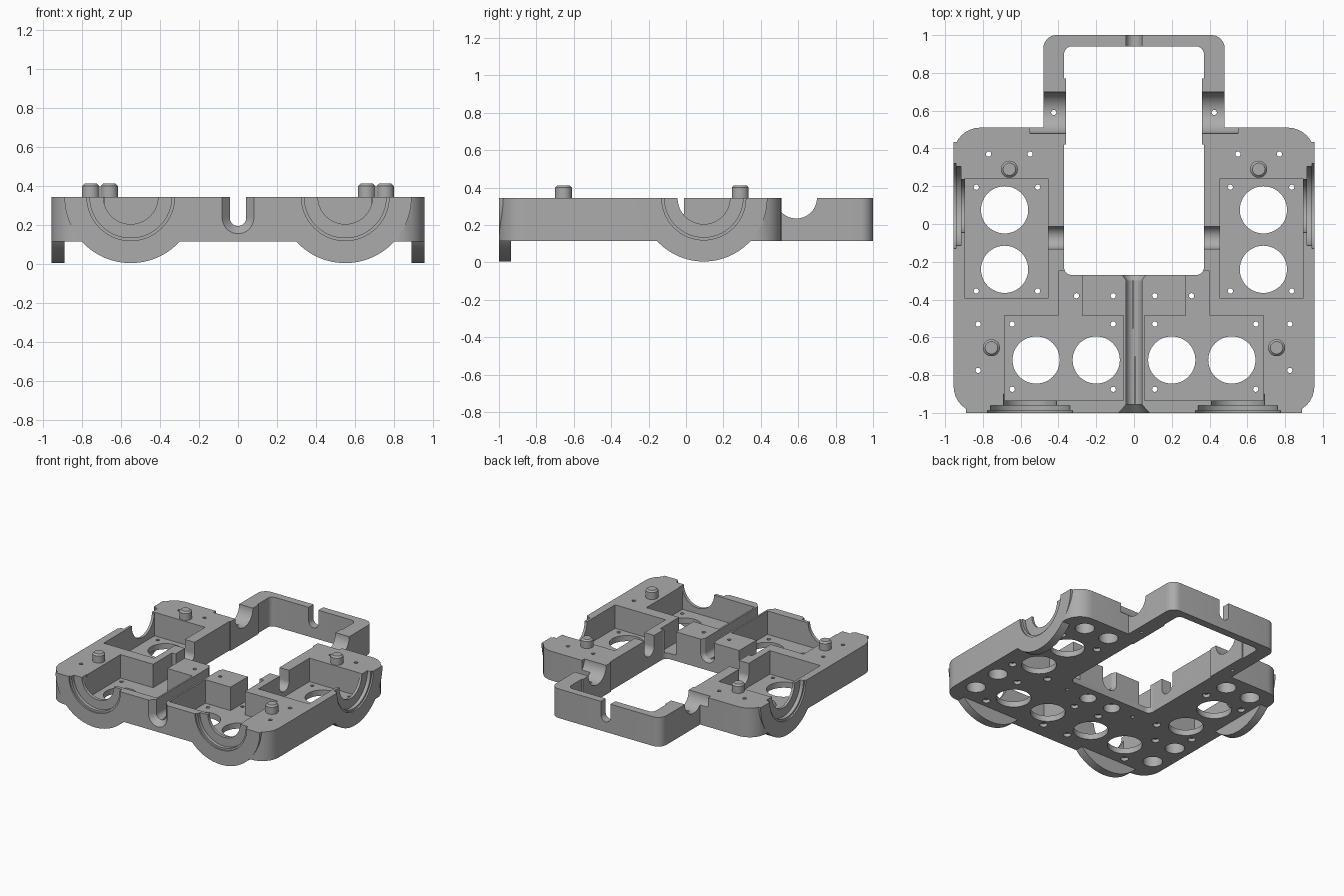
import bpy, bmesh, math
from mathutils import Matrix, Vector

cube = bpy.data.objects.get("Cube")
if cube:
    bpy.data.objects.remove(cube, do_unlink=True)

grey = bpy.data.materials.new("machined grey")
grey.use_nodes = True
grey.diffuse_color = (0.41, 0.41, 0.41, 1)
grey.node_tree.nodes["Principled BSDF"].inputs["Base Color"].default_value = (0.41, 0.41, 0.41, 1)

TOP, BASE, FLOOR, HIGH = 0.345, 0.115, 0.16, 0.8


def make(name, bm):
    bmesh.ops.recalc_face_normals(bm, faces=bm.faces[:])
    mesh = bpy.data.meshes.new(name)
    bm.to_mesh(mesh)
    bm.free()
    mesh.materials.append(grey)
    ob = bpy.data.objects.new(name, mesh)
    bpy.context.collection.objects.link(ob)
    return ob


def loft(bm, a, b):
    """Closed solid between two matching outlines."""
    va, vb = [bm.verts.new(p) for p in a], [bm.verts.new(p) for p in b]
    bm.faces.new(va[::-1])
    bm.faces.new(vb)
    for i in range(len(va)):
        j = (i + 1) % len(va)
        bm.faces.new((va[i], va[j], vb[j], vb[i]))


def block(bm, x0, x1, y0, y1, z0, z1, r=0):
    """Box with optionally rounded upright corners."""
    x0, x1 = sorted((x0, x1))
    outline = []
    for k, (cx, cy) in enumerate(((x1 - r, y1 - r), (x0 + r, y1 - r), (x0 + r, y0 + r), (x1 - r, y0 + r))):
        for i in range(9 if r else 1):
            a = math.pi / 2 * (k + i / 8)
            outline.append((cx + r * math.cos(a), cy + r * math.sin(a)))
    loft(bm, [(x, y, z0) for x, y in outline], [(x, y, z1) for x, y in outline])


def rod(bm, x, y, z0, z1, r, n=32):
    bmesh.ops.create_cone(bm, cap_ends=True, segments=n, radius1=r, radius2=r, depth=z1 - z0,
                          matrix=Matrix.Translation((x, y, (z0 + z1) / 2)))


def u_cut(bm, axis, c, zc, r0, r1, a, b):
    """Round-bottomed slot running along an axis, open at the top."""
    def ring(r, t):
        pts = [(r, HIGH)]
        pts += [(r * math.cos(w), zc + r * math.sin(w)) for w in
                (-math.pi * i / 32 for i in range(33))]
        pts.append((-r, HIGH))
        return [Vector((t, c + u, z) if axis == "x" else (c + u, t, z)) for u, z in pts]
    loft(bm, ring(r0, a), ring(r1, b))


def disc(bm, axis, c, r, a, b):
    pts = [(c + r * math.cos(w), TOP + r * math.sin(w)) for w in
           (2 * math.pi * i / 96 for i in range(96))]
    loft(bm, *[[(t, u, z) if axis == "x" else (u, t, z) for u, z in pts] for t in (a, b)])


body = None


def combine(op, *builders):
    """Run each builder on a fresh mesh and boolean it with the body."""
    for fn in builders:
        bm = bmesh.new()
        fn(bm)
        tool = make("helper", bm)
        tool.hide_render = True
        mod = body.modifiers.new("cut", "BOOLEAN")
        mod.operation, mod.solver, mod.object = op, "EXACT", tool
        bpy.context.view_layer.objects.active = body
        bpy.ops.object.modifier_apply(modifier=mod.name)
        bpy.data.objects.remove(tool, do_unlink=True)


# Main plate, rear frame and the flange discs
bm = bmesh.new()
block(bm, -0.955, 0.955, -1, 0.51, BASE, 0.5, 0.14)
body = make("chassis_base", bm)
combine("UNION", lambda b: block(b, -0.48, 0.48, 0, 1, BASE, 0.5, 0.07))
combine("DIFFERENCE", lambda b: block(b, -0.37, 0.37, -0.27, 0.94, 0, HIGH, 0.04))
for s in (-1, 1):
    combine("UNION",
            lambda b: disc(b, "y", s * 0.55, 0.34, -1, -0.935),
            lambda b: disc(b, "x", 0.095, 0.34, s * 0.89, s * 0.955),
            lambda b: block(b, s * 0.36, s * 0.4, 0.42, 0.77, BASE, 0.5))
combine("DIFFERENCE", lambda b: block(b, -1.2, 1.2, -1.2, 1.2, TOP, HIGH))


# Motor pockets, with a low passage from each front pocket to the opening
def pockets(b):
    for s in (-1, 1):
        block(b, s * 0.455, s * 0.895, -0.395, 0.24, FLOOR, HIGH)
        block(b, s * 0.055, s * 0.685, -0.935, -0.485, FLOOR, HIGH)


def passages(b):
    for s in (-1, 1):
        block(b, s * 0.275, s * 0.4, -0.5, -0.25, FLOOR, HIGH)


# Shaft channel with flared mouth, wall slots and rear bearing saddles
def channel(b):
    u_cut(b, "y", 0, 0.237, 0.042, 0.042, -1.1, -0.2)
    u_cut(b, "y", 0, 0.237, 0.042, 0.042, 0.9, 1.1)


def flares(b):
    u_cut(b, "y", 0, 0.237, 0.082, 0.041, -1.001, -0.955)
    u_cut(b, "y", 0, 0.237, 0.041, 0.065, -0.3, -0.265)


def saddles(b):
    for s in (-1, 1):
        u_cut(b, "x", 0.59, TOP, 0.11, 0.11, s * 0.3, s * 0.55)
        u_cut(b, "x", -0.072, 0.26, 0.06, 0.06, s * 0.34, s * 0.5)


# Stepped half-round openings in the flanges
def openings(r, depth):
    def build(b):
        for s in (-1, 1):
            u_cut(b, "y", s * 0.55, TOP, r, r, -1.05, -1 + depth)
            u_cut(b, "x", 0.095, TOP, r, r, s * 1.0, s * (0.955 - depth))
    return build


# Large round windows, screw holes and counterbores underneath
deck = [(0.77, 0.37), (0.55, 0.37), (0.825, -0.53), (0.825, -0.775), (0.11, -0.38)]
screws = [(x, y) for x in (0.835, 0.51) for y in (0.195, -0.355)]
screws += [(x, y) for x in (0.645, 0.11) for y in (-0.53, -0.875)]
windows = [(0.685, 0.075), (0.685, -0.24), (0.2, -0.72), (0.518, -0.72)]


def holes(points, r, z0, z1, n):
    def build(b):
        for s in (-1, 1):
            for x, y in points:
                rod(b, s * x, y, z0, z1, r, n)
    return build


combine("DIFFERENCE", pockets, passages, channel, flares, saddles,
        openings(0.225, 0.012), openings(0.21, 0.04), openings(0.14, 0.1),
        holes(windows, 0.125, 0.05, HIGH, 48),
        holes(deck + screws + [(0.305, -0.38), (0.425, 0.59)], 0.014, 0.05, HIGH, 12),
        holes(deck[:4], 0.07, 0.05, 0.23, 32),
        holes(deck[4:], 0.06, 0.05, 0.18, 32),
        holes(screws, 0.028, 0.05, 0.14, 20))


# Locating pins with chamfered tips
pins = []
for name, x, y in (("rear_pin", 0.66, 0.29), ("front_pin", 0.755, -0.655)):
    for side, s in (("left", 1), ("right", -1)):
        bm = bmesh.new()
        rod(bm, s * x, y, 0.3, 0.412, 0.045)
        rim = [e for e in bm.edges if all(v.co.z > 0.4 for v in e.verts)]
        bmesh.ops.bevel(bm, geom=rim, offset=0.012, segments=1, affect="EDGES")
        pins.append(make(f"{side}_{name}", bm))

# Smooth round surfaces, keep machined edges crisp
bpy.ops.object.select_all(action="DESELECT")
for ob in [body] + pins:
    ob.select_set(True)
bpy.context.view_layer.objects.active = body
bpy.ops.object.shade_smooth_by_angle(angle=math.radians(30))
